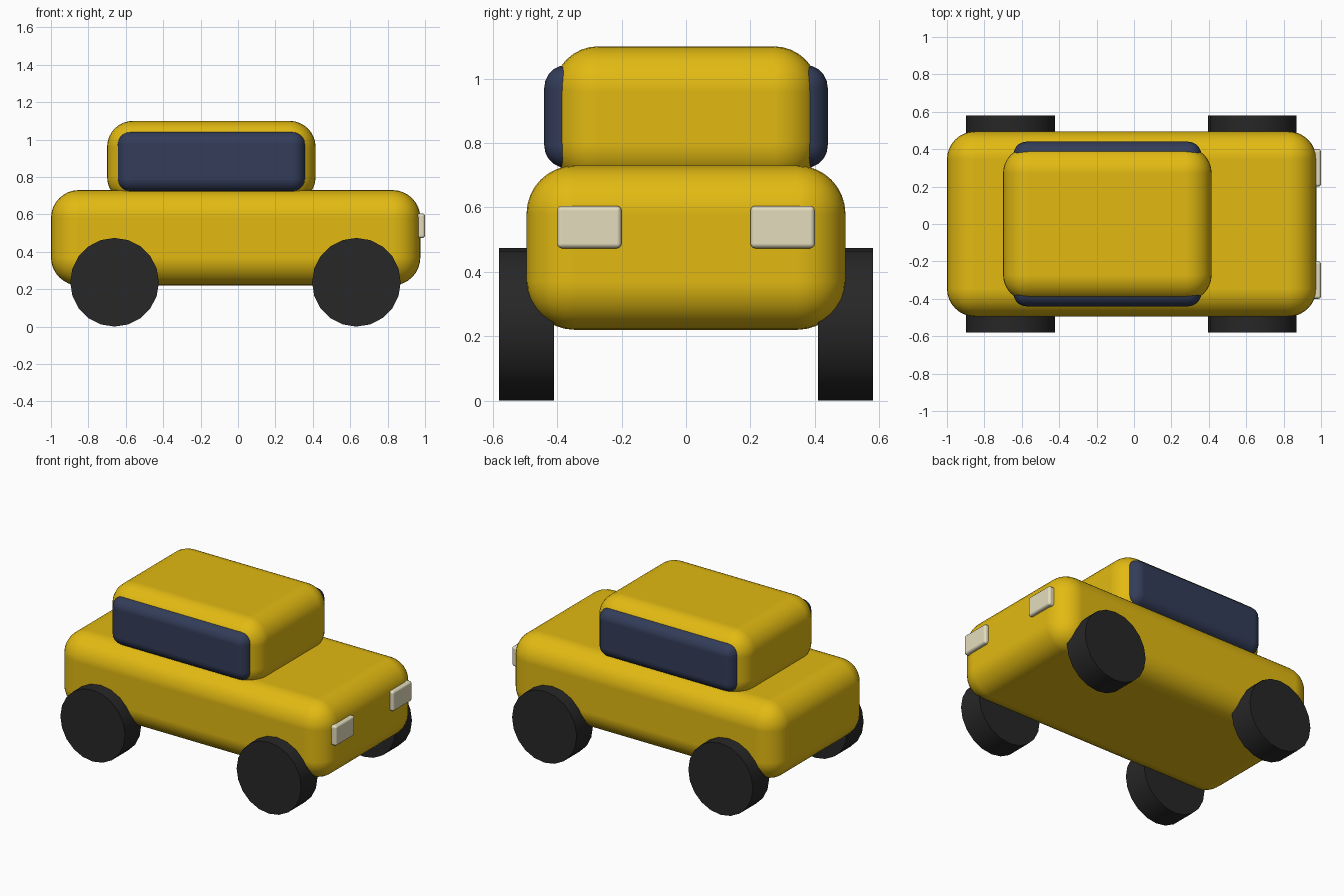
import bpy
import math

default_cube = bpy.data.objects.get("Cube")
if default_cube:
    bpy.data.objects.remove(default_cube, do_unlink=True)


def make_material(name, rgb):
    mat = bpy.data.materials.new(name)
    mat.use_nodes = True
    mat.diffuse_color = (*rgb, 1)
    bsdf = next(n for n in mat.node_tree.nodes if n.type == 'BSDF_PRINCIPLED')
    bsdf.inputs["Base Color"].default_value = (*rgb, 1)
    return mat


yellow = make_material("yellow paint", (0.76, 0.49, 0.006))
glass = make_material("dark blue glass", (0.033, 0.046, 0.1))
rubber = make_material("black rubber", (0.02, 0.02, 0.02))
cream = make_material("cream lamp", (0.77, 0.72, 0.51))


def rounded_box(name, low, high, radius, segments, mat):
    """Box between two corners with evenly rounded edges."""
    center = [(a + b) / 2 for a, b in zip(low, high)]
    bpy.ops.mesh.primitive_cube_add(size=1, location=center)
    box = bpy.context.object
    box.name = name
    box.scale = [b - a for a, b in zip(low, high)]
    bpy.ops.object.transform_apply(location=False, rotation=False, scale=True)
    box.data.materials.append(mat)
    bpy.ops.object.shade_smooth()
    bevel = box.modifiers.new("rounded edges", 'BEVEL')
    bevel.width = radius
    bevel.segments = segments
    bevel.harden_normals = True
    return box


# Body and cabin
rounded_box("body", (-1, -0.495, 0.22), (0.975, 0.495, 0.73), 0.15, 8, yellow)
rounded_box("cabin", (-0.7, -0.412, 0.66), (0.415, 0.412, 1.1), 0.14, 8, yellow)

# Side windows, one block passing through the cabin
rounded_box("side_windows", (-0.645, -0.44, 0.722), (0.36, 0.44, 1.042),
            0.07, 5, glass)

for side, label in ((1, "back"), (-1, "front")):
    # Headlights
    y_in, y_out = sorted((side * 0.2, side * 0.4))
    rounded_box("headlight_" + label, (0.95, y_in, 0.473), (1, y_out, 0.605),
                0.015, 3, cream)
    # Wheels
    for x, end in ((-0.66, "left"), (0.633, "right")):
        bpy.ops.mesh.primitive_cylinder_add(
            vertices=20, radius=0.237, depth=0.17,
            location=(x, side * 0.495, 0.237), rotation=(math.pi / 2, 0, 0))
        wheel = bpy.context.object
        wheel.name = f"wheel_{label}_{end}"
        wheel.data.materials.append(rubber)
        bpy.ops.object.shade_smooth_by_angle(angle=math.radians(30))
